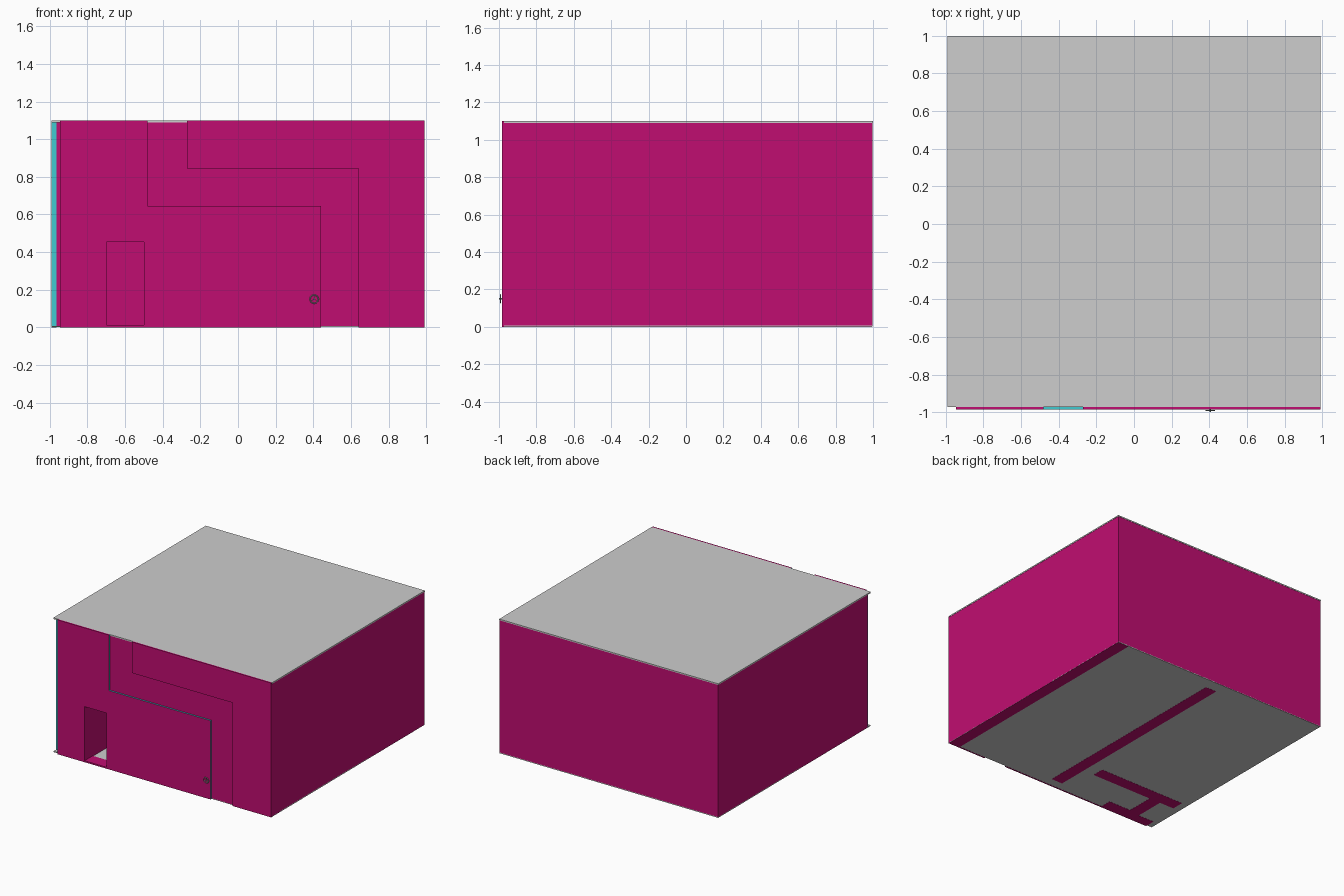
import bpy, bmesh, math
from mathutils import Vector

if "Cube" in bpy.data.objects:
    bpy.data.objects.remove(bpy.data.objects["Cube"])


def mat(name, rgb):
    m = bpy.data.materials.new(name)
    m.diffuse_color = (*rgb, 1)
    m.use_nodes = True
    m.node_tree.nodes["Principled BSDF"].inputs["Base Color"].default_value = m.diffuse_color
    return m


MAGENTA = mat("magenta", (0.53, 0.004, 0.165))
GREY = mat("light_grey", (0.61, 0.61, 0.61))
CYAN = mat("cyan", (0.05, 0.60, 0.64))
METAL = mat("knob_grey", (0.30, 0.36, 0.33))


def finish(name, bm, *mats):
    bmesh.ops.recalc_face_normals(bm, faces=bm.faces)
    me = bpy.data.meshes.new(name)
    bm.to_mesh(me)
    bm.free()
    for m in mats:
        me.materials.append(m)
    ob = bpy.data.objects.new(name, me)
    bpy.context.collection.objects.link(ob)
    return ob


def box(name, x, y, z, m):
    bm = bmesh.new()
    bmesh.ops.create_cube(bm, size=1)
    for v in bm.verts:
        v.co = [r[0] + (c + 0.5) * (r[1] - r[0]) for c, r in zip(v.co, (x, y, z))]
    return finish(name, bm, m)


def panel(name, profile, y0, y1, cyan_edge=None):
    """Extrude an x-z profile from y0 to y1; edges passing cyan_edge become cyan."""
    bm = bmesh.new()
    f = bm.faces.new([bm.verts.new((x, y0, z)) for x, z in profile])
    ext = bmesh.ops.extrude_face_region(bm, geom=[f])
    bmesh.ops.translate(bm, vec=(0, y1 - y0, 0),
                        verts=[g for g in ext["geom"] if isinstance(g, bmesh.types.BMVert)])
    bm.normal_update()
    for f in bm.faces:
        c = f.calc_center_median()
        if cyan_edge and abs(f.normal.y) < 0.5 and cyan_edge(c.x, c.z):
            f.material_index = 1
    return finish(name, bm, MAGENTA, CYAN)


H = 1.09           # wall height below the roof
D0, D1, DH = -0.70, -0.50, 0.455   # doorway
FRONT, BACK = -0.985, -0.973       # facing panel depth

# floor and roof slabs
box("floor", (-0.99, 0.99), (-0.973, 0.998), (0.001, 0.008), GREY)
box("roof", (-0.992, 0.992), (-0.973, 1.0), (H, 1.1), GREY)

# outer walls
box("right_wall", (0.89, 0.99), (BACK, 0.995), (0.0, H), MAGENTA)
box("back_wall", (-0.99, 0.99), (0.895, 0.998), (0.003, H), MAGENTA)
box("left_wall", (-0.99, -0.89), (-0.935, 0.995), (0.003, H), MAGENTA)
box("left_wall_end", (-0.99, -0.965), (-0.938, -0.935), (0.0, H), CYAN)

# front wall core with doorway
panel("front_wall", [(-0.945, 0.003), (D0, 0.003), (D0, DH), (D1, DH), (D1, 0.003),
                     (0.99, 0.003), (0.99, H), (-0.945, H)], BACK, -0.88)
box("door_threshold", (D0 - 0.03, D1 + 0.001), (FRONT, -0.88), (0.0, 0.012), MAGENTA)

# facing panels either side of the stepped recess
panel("front_panel_lower", [(-0.945, 0), (D0, 0), (D0, DH), (D1, DH), (D1, 0), (0.44, 0),
                            (0.44, 0.645), (-0.48, 0.645), (-0.48, 1.1), (-0.945, 1.1)],
      FRONT, BACK, lambda x, z: x > 0.43 or (x > -0.49 and z > 0.6))
panel("front_panel_upper", [(0.64, 0), (0.99, 0), (0.99, 1.1), (-0.27, 1.1), (-0.27, 0.845),
                            (0.64, 0.845)],
      FRONT, BACK, lambda x, z: 0.01 < z < 1.09 and x < 0.7)

# interior partitions
box("middle_partition", (-0.05, 0.05), (-0.90, 0.90), (0.0, H), MAGENTA)
box("cross_partition", (-0.93, -0.15), (-0.65, -0.55), (0.0, H), MAGENTA)
box("closet_partition", (-0.80, D0), (-0.90, -0.60), (0.0, H), MAGENTA)
box("closet_corner", (-0.945, -0.70), (-0.973, -0.90), (0.0, 0.1), MAGENTA)

# small round handle: ring, hub and three spokes
C = Vector((0.405, -0.991, 0.15))
bpy.ops.mesh.primitive_torus_add(major_radius=0.022, minor_radius=0.003, major_segments=20,
                                 minor_segments=6, location=C, rotation=(math.pi / 2, 0, 0))
ring = bpy.context.object
ring.name = "handle_ring"
ring.data.materials.append(METAL)
bpy.ops.mesh.primitive_cylinder_add(vertices=10, radius=0.005, depth=0.017,
                                    location=C + Vector((0, -0.0005, 0)),
                                    rotation=(math.pi / 2, 0, 0))
hub = bpy.context.object
hub.name = "handle_hub"
hub.data.materials.append(METAL)
for i in range(3):
    a = math.radians(90 + 120 * i)
    bpy.ops.mesh.primitive_cube_add(size=1, location=C + Vector((math.cos(a), 0, math.sin(a))) * 0.011,
                                    rotation=(0, -a, 0))
    s = bpy.context.object
    s.scale = (0.022, 0.004, 0.003)
    s.name = f"handle_spoke_{i + 1}"
    s.data.materials.append(METAL)
